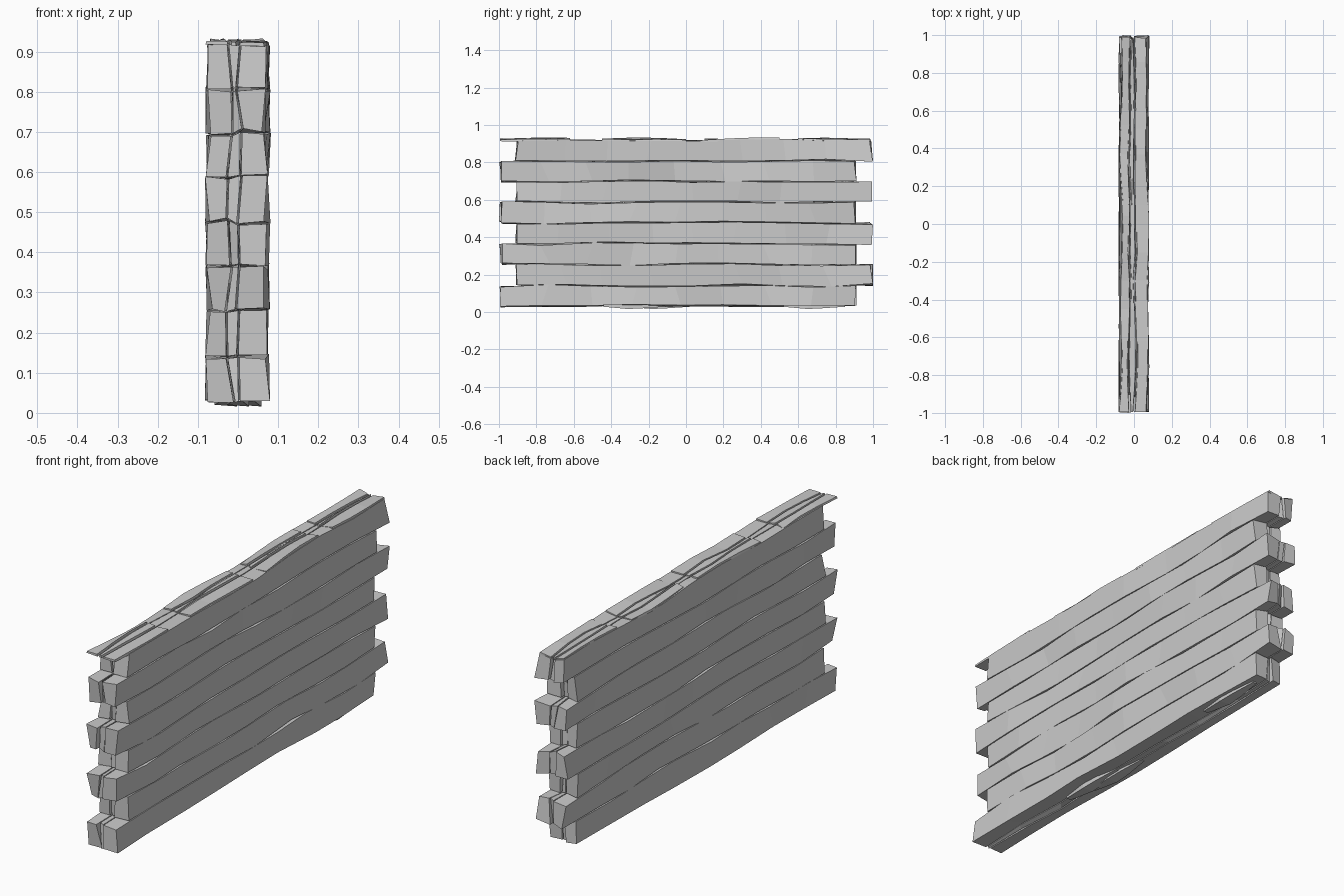
import bpy, bmesh, random

if "Cube" in bpy.data.objects:
    bpy.data.objects.remove(bpy.data.objects["Cube"])

random.seed(7)
COURSES, SEGS, GAP = 8, 8, 0.0022
Z0, PITCH = 0.031, 0.1112
EDGES = (-0.074, -0.02, 0.004, 0.073)     # plank joints across the thickness
NODES = 10

# Shared wobble table, so neighbouring planks follow the same uneven joints
wobble = [[[(random.uniform(-.012, .012), random.uniform(-.009, .009))
            for n in range(NODES)] for c in EDGES] for l in range(COURSES + 1)]


def joint(level, col, y):
    """Point on the uneven joint line at length position y."""
    t = (y + 1.0) / 2.0 * (NODES - 1)
    t = min(max(t, 0), NODES - 1.001)
    i, f = int(t), t - int(t)
    a, b = wobble[level][col][i], wobble[level][col][i + 1]
    dx, dz = (a[k] * (1 - f) + b[k] * f for k in (0, 1))
    return EDGES[col] + dx, Z0 + level * PITCH + dz


def loft(name, rings):
    """Closed faceted solid through a list of four-point rings."""
    bm = bmesh.new()
    vs = [[bm.verts.new(p) for p in r] for r in rings]
    for a, b in zip(vs, vs[1:]):
        for k in range(4):
            m = (k + 1) % 4
            bm.faces.new((a[k], a[m], b[m], b[k]))
    bm.faces.new(vs[0][::-1])
    bm.faces.new(vs[-1])
    bmesh.ops.recalc_face_normals(bm, faces=bm.faces[:])
    me = bpy.data.meshes.new(name)
    bm.to_mesh(me)
    bm.free()
    ob = bpy.data.objects.new(name, me)
    bpy.context.collection.objects.link(ob)
    return ob


# Planks: staggered courses, three strips through the thickness
for c in range(COURSES):
    start, end = (-0.99, 0.905) if c % 2 == 0 else (-0.905, 0.99)
    for s in range(3):
        rings = []
        for i in range(SEGS + 1):
            y = start + (end - start) * i / SEGS
            ring = []
            for dl, dc in ((0, 0), (0, 1), (1, 1), (1, 0)):
                x, z = joint(c + dl, s + dc, y)
                if i in (0, SEGS):
                    yy = y + random.uniform(-.01, .01)
                    if s == 1:
                        yy += 0.008 if i == 0 else -0.008
                else:
                    yy = y + random.uniform(-.03, .03)
                    x, z = joint(c + dl, s + dc, yy)
                ring.append((x + (GAP if dc == 0 else -GAP), yy,
                             z + (GAP if dl == 0 else -GAP)))
            rings.append(ring)
        loft(f"plank_{c + 1}_{s + 1}", rings)

# Thin splintered strips along the top edge
for s in range(3):
    for k, (a, b) in enumerate(((-0.995, -0.62), (-0.45, 0.0), (0.1, 0.5), (0.6, 0.985))):
        rings = []
        for i in range(4):
            y = a + (b - a) * i / 3
            x1, z1 = joint(COURSES, s, y)
            x2, z2 = joint(COURSES, s + 1, y)
            h = 0.007 if i in (1, 2) else 0.004
            rings.append([(x1 + .004, y, z1 - .006), (x2 - .004, y, z2 - .006),
                          (x2 - .006, y, z2 + h), (x1 + .006, y, z1 + h * .6)])
        loft(f"top_splinter_{s + 1}_{k + 1}", rings)

# Small chips under the bottom edge
for k, (y, x) in enumerate(((-0.28, 0.0), (-0.15, -0.03), (0.68, 0.03))):
    rings = []
    for dy, w, d in ((-.16, .012, .002), (-.03, .028, .014), (.05, .024, .01), (.17, .01, .002)):
        z = 0.03
        rings.append([(x - w, y + dy, z - d * .7), (x + w, y + dy, z - d),
                      (x + w, y + dy, z + .008), (x - w, y + dy, z + .008)])
    loft(f"bottom_chip_{k + 1}", rings)
